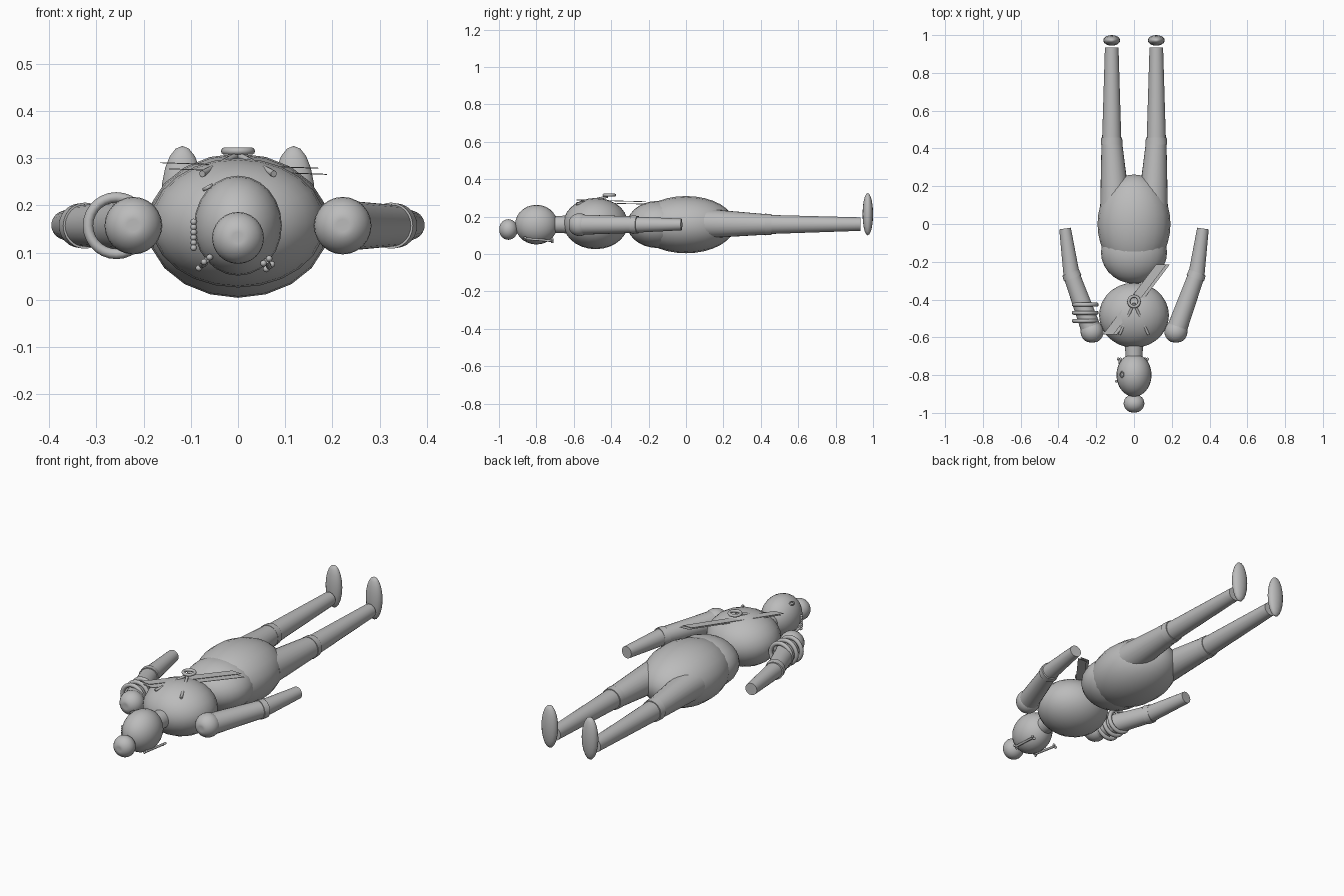
import bpy
import math
from mathutils import Vector

cube = bpy.data.objects.get("Cube")
if cube:
    bpy.data.objects.remove(cube, do_unlink=True)

clay = bpy.data.materials.new("clay grey")
clay.use_nodes = True
GREY = (0.5, 0.5, 0.5, 1)
clay.diffuse_color = GREY
clay.node_tree.nodes["Principled BSDF"].inputs["Base Color"].default_value = GREY


def finish(name):
    ob = bpy.context.object
    ob.name = name
    ob.data.materials.append(clay)
    bpy.ops.object.shade_smooth_by_angle(angle=math.radians(40))
    return ob


def ball(name, center, radii, segments=24, rings=14, along_y=True):
    """Ellipsoid whose poles lie along y, or along z."""
    bpy.ops.mesh.primitive_uv_sphere_add(segments=segments, ring_count=rings, radius=1, location=center)
    ob = finish(name)
    if along_y:
        for v in ob.data.vertices:
            v.co = Vector((v.co.x, -v.co.z, v.co.y))
    for v in ob.data.vertices:
        v.co = Vector(c * r for c, r in zip(v.co, radii))
    bpy.ops.object.shade_smooth()
    return ob


def limb(name, start, end, r1, r2, sides=24):
    """Tapered tube between two points."""
    a, b = Vector(start), Vector(end)
    bpy.ops.mesh.primitive_cone_add(vertices=sides, radius1=r1, radius2=r2,
                                    depth=(b - a).length, location=(a + b) / 2,
                                    rotation=(b - a).to_track_quat('Z', 'Y').to_euler())
    return finish(name)


def ring(name, center, major, minor, rotation=(0, 0, 0)):
    bpy.ops.mesh.primitive_torus_add(major_segments=28, minor_segments=10, location=center,
                                     major_radius=major, minor_radius=minor, rotation=rotation)
    return finish(name)


def dimpled_ball(name, center, radius, depth):
    """Ball with a shallow dent at its front pole."""
    ob = ball(name, center, (radius, depth, radius))
    for v in ob.data.vertices:
        spread = math.hypot(v.co.x, v.co.z) / radius
        if v.co.y < 0 and spread < 0.3:
            v.co.y += depth * 0.12 * (1 - spread / 0.3)


# Head, hair knot and torso
ball("head", (0, -0.80, 0.157), (0.093, 0.114, 0.106))
dimpled_ball("hair_bun", (0, -0.95, 0.131), 0.055, 0.05)
limb("neck", (0, -0.72, 0.158), (0, -0.61, 0.158), 0.045, 0.048)
ball("chest", (0, -0.483, 0.163), (0.185, 0.172, 0.137))
ball("abdomen", (0, -0.15, 0.158), (0.175, 0.165, 0.126))
ball("pelvis", (0, 0, 0.157), (0.193, 0.262, 0.153), 20, 16)

# Arms and legs, mirrored
for side, s in (("left", 1), ("right", -1)):
    shoulder = Vector((s * 0.222, -0.57, 0.157))
    elbow = Vector((s * 0.33, -0.272, 0.157))
    wrist = Vector((s * 0.365, -0.024, 0.158))
    dimpled_ball(side + "_shoulder", shoulder, 0.061, 0.06)
    limb(side + "_upper_arm", shoulder, elbow, 0.054, 0.044)
    joint = (elbow - shoulder).normalized() * 0.016
    limb(side + "_elbow", elbow - joint, elbow + joint, 0.049, 0.047)
    limb(side + "_forearm", elbow, wrist, 0.043, 0.031)

    knee = Vector((s * 0.118, 0.44, 0.158))
    limb(side + "_thigh", (s * 0.1, 0.1, 0.163), knee, 0.079, 0.054)
    limb(side + "_knee", knee - Vector((0, 0.018, 0)), knee + Vector((0, 0.018, 0)), 0.058, 0.055)
    limb(side + "_shin", knee, (s * 0.118, 0.934, 0.16), 0.051, 0.036)
    ball(side + "_foot", (s * 0.118, 0.972, 0.213), (0.045, 0.028, 0.113), 16, 10, along_y=False)

# Bangles on the right upper arm
for i in range(3):
    ring("bangle", (-0.258, -0.513 + i * 0.043, 0.157), 0.06, 0.011, (math.pi / 2, 0, 0))

# Chest pendant: ring with two hanging cords
ring("pendant_ring", (0, -0.41, 0.315), 0.028, 0.008)
for s in (-1, 1):
    limb("pendant_cord", (0, -0.42, 0.307), (s * 0.076, -0.585, 0.267), 0.007, 0.007, 10)

# Two thin sash strips crossing the chest diagonally
for shift, z in ((-0.009, 0.285), (0.009, 0.272)):
    corners = [(-0.155, -0.585), (-0.1, -0.585), (0.18, -0.215), (0.125, -0.215)]
    mesh = bpy.data.meshes.new("sash_strip")
    mesh.from_pydata([(x + shift, y, z - 0.035 * x) for x, y in corners], [], [(0, 1, 2, 3)])
    strip = bpy.data.objects.new("sash_strip", mesh)
    bpy.context.collection.objects.link(strip)
    mesh.materials.append(clay)
    solid = strip.modifiers.new("thickness", 'SOLIDIFY')
    solid.thickness = 0.002
    solid.offset = 0

# Ear ring, bead string and bone pins on the head
ear = ring("ear", (-0.064, -0.797, 0.238), 0.014, 0.004, (0, -0.5, 0))
ear.scale.x = 0.7
for i in range(6):
    ball("bead", (-0.094, -0.833, 0.11 + i * 0.011), (0.007, 0.007, 0.007), 10, 6)
for tip, tail in (((-0.066, -0.86, 0.085), (-0.077, -0.715, 0.072)),
                  ((0.06, -0.86, 0.082), (0.066, -0.715, 0.07))):
    limb("bone_pin", tip, tail, 0.006, 0.006, 10)
    for end in (tip, tail):
        for s in (-1, 1):
            ball("bone_knob", (end[0] + s * 0.006, end[1], end[2] + s * 0.005), (0.007, 0.008, 0.007), 10, 6)
